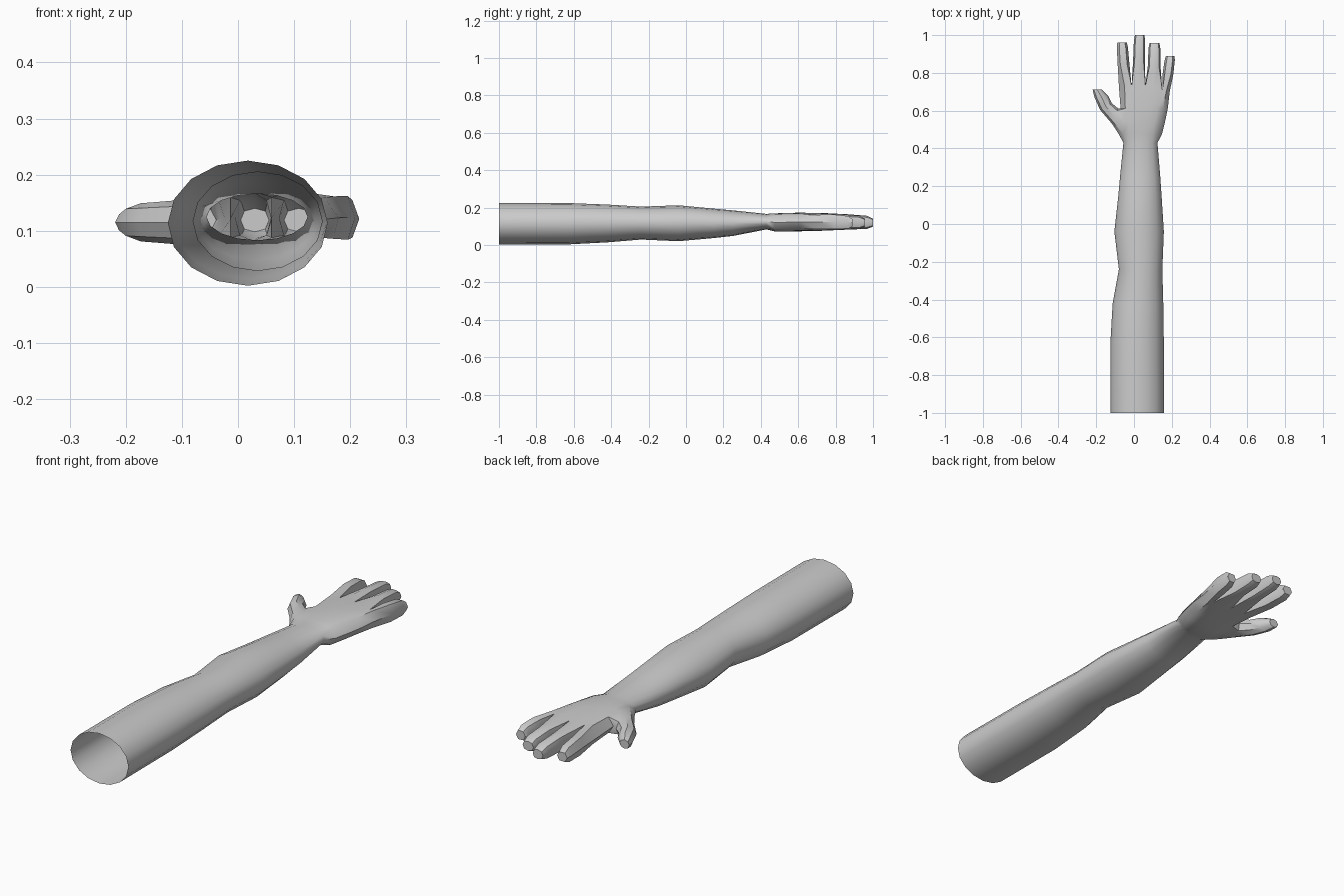
import bpy, bmesh, math

if "Cube" in bpy.data.objects:
    bpy.data.objects.remove(bpy.data.objects["Cube"])

bm = bmesh.new()
SIDES = 16


def add_ring(points):
    return [bm.verts.new(p) for p in points]


def bridge(a, b):
    """Join two closed loops with quads."""
    n = len(a)
    return [bm.faces.new((a[i], a[(i + 1) % n], b[(i + 1) % n], b[i])) for i in range(n)]


# Arm: elliptical rings (y, left, right, bottom, top), open at the shoulder
arm_stations = [
    (-1.0, -.125, .160, .002, .225), (-.63, -.125, .158, .003, .224),
    (-.42, -.113, .155, .014, .216), (-.24, -.080, .150, .029, .205),
    (-.04, -.104, .158, .020, .212), (.15, -.083, .146, .037, .194),
    (.25, -.074, .139, .048, .185), (.43, -.056, .124, .083, .166),
]
rings = []
for y, x0, x1, z0, z1 in arm_stations:
    pts = []
    for k in range(SIDES):
        a = math.pi - math.tau * k / SIDES
        pts.append(((x0 + x1) / 2 + (x1 - x0) / 2 * math.cos(a), y,
                    (z0 + z1) / 2 + (z1 - z0) / 2 * math.sin(a)))
    rings.append(add_ring(pts))


# Palm: flattened rings with the same side count
def flat_ring(xs, ys, z0, z1, heights):
    mid, half = (z0 + z1) / 2, (z1 - z0) / 2
    pts = []
    for k in range(SIDES):
        j = k if k <= 8 else SIDES - k
        sign = 1 if k <= 8 else -1
        pts.append((xs[j], ys[j], mid + sign * half * heights[j]))
    return add_ring(pts)


spread = [0, .1, .22, .36, .5, .64, .78, .9, 1]
for y, x0, x1, z0, z1 in [(.475, -.080, .148, .072, .169),
                          (.545, -.080, .165, .072, .171),
                          (.612, -.071, .179, .073, .173)]:
    rings.append(flat_ring([x0 + (x1 - x0) * s for s in spread], [y] * 9, z0, z1,
                           [0, .72, .9, .98, 1, .98, .9, .72, 0]))
# Knuckle line: every second point is a web between fingers
knuckles = flat_ring([-.080, -.050, -.013, .023, .060, .102, .150, .170, .189],
                     [.73, .73, .73, .73, .73, .72, .71, .70, .70], .075, .172,
                     [0, .86, .74, .98, .74, .95, .70, .78, 0])
rings.append(knuckles)

thumb_hole = []
for i in range(len(rings) - 1):
    faces = bridge(rings[i], rings[i + 1])
    if i in (8, 9):
        thumb_hole += [faces[0], faces[-1]]
bmesh.ops.delete(bm, geom=thumb_hole, context='FACES_ONLY')

# Fingers: tubes grown from the knuckle line, sharing the web points
web = {k: bm.verts.new((knuckles[k].co.x, knuckles[k].co.y - .005, .122)) for k in (2, 4, 6)}
web[0], web[8] = knuckles[0], knuckles[8]
OCT = [(-1, 0), (-.74, .76), (0, 1), (.74, .76), (1, 0), (.74, -.76), (0, -1), (-.74, -.76)]
HEX = [(-1, 0), (-.55, .95), (.6, .9), (1, 0), (.6, -.9), (-.55, -.95)]
HEX_R = [(-1, 0), (-.6, .9), (.55, .95), (1, 0), (.55, -.95), (-.6, -.9)]

# (first knuckle, base centre x, tip left, tip right, tip y, outline)
fingers = [(0, -.047, -.093, -.034, .962, HEX), (2, .024, .000, .060, 1.0, OCT),
           (4, .105, .077, .140, .957, OCT), (6, .168, .165, .219, .890, HEX_R)]
for k, base_x, x0, x1, tip_y, outline in fingers:
    low = [knuckles[(SIDES - j) % SIDES] for j in (k, k + 1, k + 2)]
    top = [knuckles[j] for j in (k, k + 1, k + 2)]
    upper = [v for v in top if v not in (knuckles[0], knuckles[8])]
    lower = [v for v in reversed(low) if v not in (knuckles[0], knuckles[8])]
    loop = [web[k]] + upper + [web[k + 2]] + lower
    base_y = knuckles[k + 1].co.y
    cx, w = (x0 + x1) / 2, (x1 - x0) / 2
    # (fraction along, width scale, half height, centre height)
    for t, sw, h, z in [(.5, 1.06, .041, .123), (.88, 1, .035, .121), (1, .84, .021, .119)]:
        c = base_x + (cx - base_x) * t
        y = base_y + (tip_y - base_y) * t
        ring = add_ring([(c + u * w * sw, y, z + v * h) for u, v in outline])
        bridge(loop, ring)
        loop = ring
    bm.faces.new(loop)

# Thumb: tube grown from the opening in the palm's side
a, b, c = rings[8:11]
loop = [a[0], a[1], b[1], c[1], c[0], c[15], b[15], a[15]]
for px, py, qx, qy, h in [(-.116, .530, -.084, .612, .040), (-.180, .605, -.116, .638, .036),
                          (-.211, .675, -.136, .676, .034), (-.219, .712, -.172, .712, .020)]:
    pts = []
    for k in range(8):
        ang = math.tau * k / 8
        s = (1 - math.cos(ang)) / 2
        pts.append((px + (qx - px) * s, py + (qy - py) * s, .115 + h * math.sin(ang)))
    ring = add_ring(pts)
    bridge(loop, ring)
    loop = ring
bm.faces.new(loop)

bmesh.ops.recalc_face_normals(bm, faces=bm.faces)
mesh = bpy.data.meshes.new("arm_with_hand")
bm.to_mesh(mesh)
bm.free()
arm = bpy.data.objects.new("arm_with_hand", mesh)
bpy.context.collection.objects.link(arm)

grey = bpy.data.materials.new("light_grey")
grey.diffuse_color = (.6, .6, .6, 1)
grey.use_nodes = True
grey.node_tree.nodes["Principled BSDF"].inputs["Base Color"].default_value = grey.diffuse_color
mesh.materials.append(grey)

bpy.context.view_layer.objects.active = arm
arm.select_set(True)
bpy.ops.object.shade_smooth_by_angle(angle=math.radians(40))
